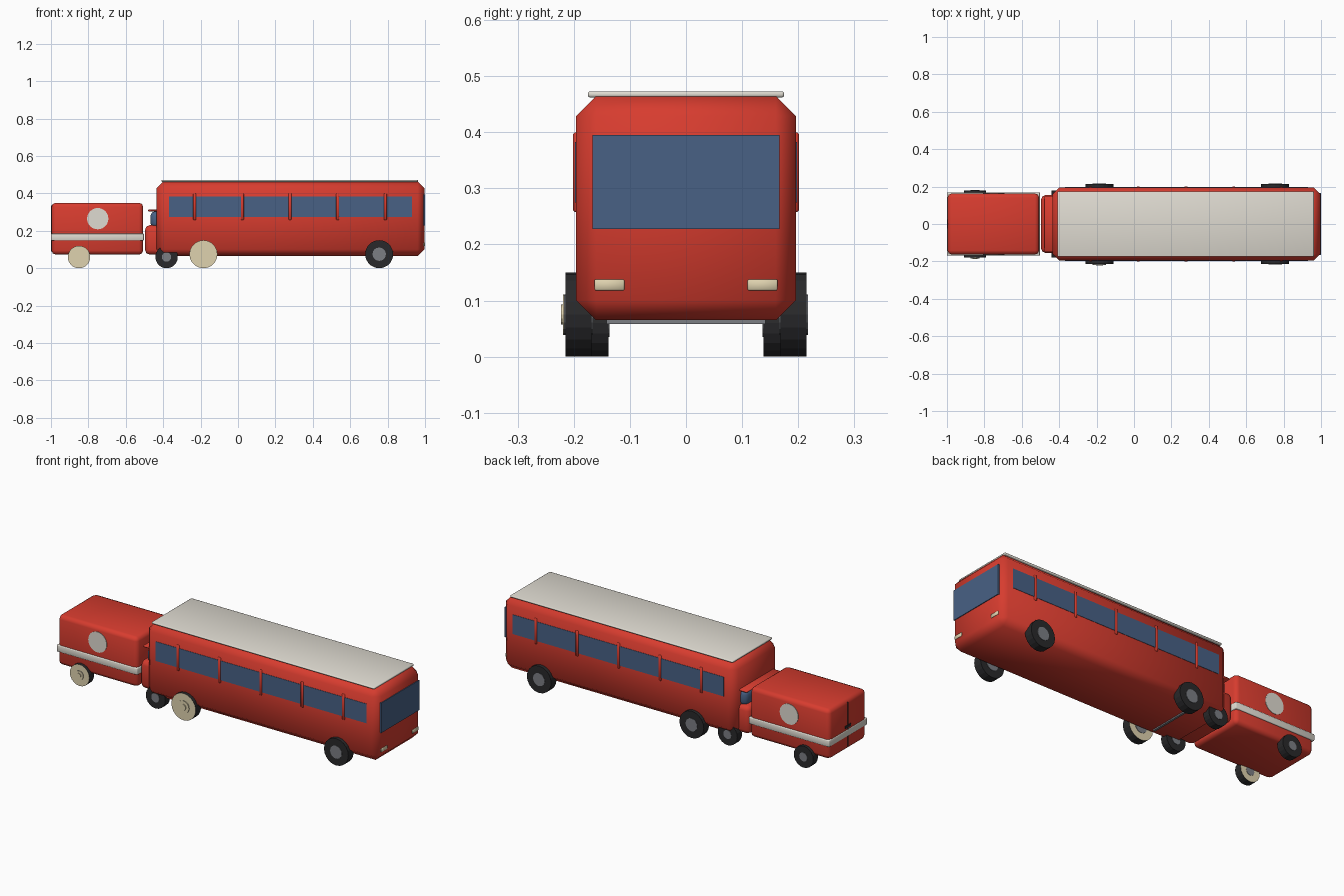
import bpy
from math import pi

cube = bpy.data.objects.get("Cube")
if cube:
    bpy.data.objects.remove(cube, do_unlink=True)


def material(name, r, g, b):
    m = bpy.data.materials.new(name)
    m.use_nodes = True
    m.diffuse_color = (r, g, b, 1)
    m.node_tree.nodes["Principled BSDF"].inputs["Base Color"].default_value = (r, g, b, 1)
    return m


RED = material("red paint", 0.68, 0.045, 0.028)
WHITE = material("warm white", 0.74, 0.71, 0.64)
GLASS = material("blue glass", 0.065, 0.12, 0.235)
RUBBER = material("black rubber", 0.022, 0.022, 0.024)
STEEL = material("grey steel", 0.2, 0.21, 0.23)
CREAM = material("cream", 0.74, 0.65, 0.43)


def box(name, mat, x, y, z, bevel=0, segments=1):
    """Box from (low, high) ranges, with an optional softened edge."""
    ranges = (x, y, z)
    bpy.ops.mesh.primitive_cube_add(size=1, location=[(a + b) / 2 for a, b in ranges])
    ob = bpy.context.object
    ob.name = name
    ob.scale = [b - a for a, b in ranges]
    bpy.ops.object.transform_apply(location=False, rotation=False, scale=True)
    ob.data.materials.append(mat)
    if bevel:
        mod = ob.modifiers.new("soft edge", "BEVEL")
        mod.width = bevel
        mod.segments = segments
        bpy.ops.object.modifier_apply(modifier=mod.name)
        bpy.ops.object.shade_smooth_by_angle(angle=pi / 3)
    return ob


def disc(name, mat, x, y, z, radius, depth, sides=16):
    """Cylinder lying along y."""
    bpy.ops.mesh.primitive_cylinder_add(vertices=sides, radius=radius, depth=depth,
                                        location=(x, y, z), rotation=(pi / 2, 0, 0))
    ob = bpy.context.object
    ob.name = name
    bpy.ops.object.transform_apply(location=False, rotation=True, scale=False)
    ob.data.materials.append(mat)
    return ob


def wheel(name, x, side, radius, inner, outer, hub, cream=False):
    y = side * (inner + outer) / 2
    width = outer - inner
    tyre = disc(name + "_tyre", RUBBER, x, y, radius, radius, width, 20)
    disc(name + "_hub", STEEL, x, y, radius, hub, width + 0.004)
    if cream:
        # Cream side walls, dark tread, raised centre cap
        tyre.data.materials.append(CREAM)
        for face in tyre.data.polygons:
            if abs(face.normal.y) > 0.5:
                face.material_index = 1
        disc(name + "_cap", CREAM, x, side * outer, radius, hub, 0.008)
        disc(name + "_cap_centre", CREAM, x, side * outer, radius, hub * 0.5, 0.016)


SIDES = (("right", -1), ("left", 1))

# Bus shell, roof panel and windscreen
box("bus_body", RED, (-0.435, 0.996), (-0.196, 0.196), (0.065, 0.465), 0.036)
box("bus_roof_panel", WHITE, (-0.41, 0.962), (-0.175, 0.175), (0.462, 0.473), 0.004, 2)
box("bus_windscreen", GLASS, (0.992, 1.0), (-0.167, 0.167), (0.228, 0.395))

for label, s in SIDES:
    def span(a, b):
        return tuple(sorted((s * a, s * b)))

    # Bus headlight, window strip, pillars and wheels
    box(label + "_headlight", CREAM, (0.99, 0.999), span(0.11, 0.163), (0.118, 0.138), 0.002)
    box(label + "_bus_windows", GLASS, (-0.37, 0.93), span(0.19, 0.198), (0.275, 0.383))
    for i in range(5):
        px = -0.232 + 0.255 * i
        box(f"{label}_window_pillar_{i + 1}", RED, (px - 0.008, px + 0.008),
            span(0.19, 0.201), (0.258, 0.4), 0.003)
    wheel(label + "_bus_front_wheel", 0.755, s, 0.075, 0.168, 0.215, 0.036)
    wheel(label + "_bus_rear_wheel", -0.185, s, 0.075, 0.168, 0.215, 0.036, s < 0)

    # Van wheels and round side badge plates
    wheel(label + "_van_front_wheel", -0.382, s, 0.06, 0.138, 0.18, 0.025)
    wheel(label + "_van_rear_wheel", -0.85, s, 0.06, 0.138, 0.18, 0.025, s < 0)
    disc(label + "_van_roundel", WHITE, -0.75, s * 0.162, 0.265, 0.057, 0.007, 32)

# Van cargo box with a band around it
box("van_cargo_box", RED, (-0.997, -0.507), (-0.163, 0.163), (0.073, 0.35), 0.022, 2)
box("van_band", WHITE, (-1.0, -0.503), (-0.169, 0.169), (0.148, 0.185), 0.004, 2)

# Rear door seam and handle
box("van_door_seam", RUBBER, (-0.9985, -0.99), (-0.002, 0.002), (0.09, 0.335))
box("van_door_handle", RUBBER, (-1.0, -0.99), (-0.025, 0.025), (0.195, 0.21))

# Van cab reaching under the bus
box("van_cab_lower", RED, (-0.497, -0.25), (-0.155, 0.155), (0.073, 0.23), 0.025, 2)
box("van_cab_glass", GLASS, (-0.468, -0.3), (-0.14, 0.14), (0.215, 0.305), 0.025, 2)
box("van_cab_roof", RED, (-0.48, -0.3), (-0.15, 0.15), (0.304, 0.314), 0.003)
box("van_front_bumper", STEEL, (-0.25, -0.238), (-0.142, 0.142), (0.058, 0.085))
